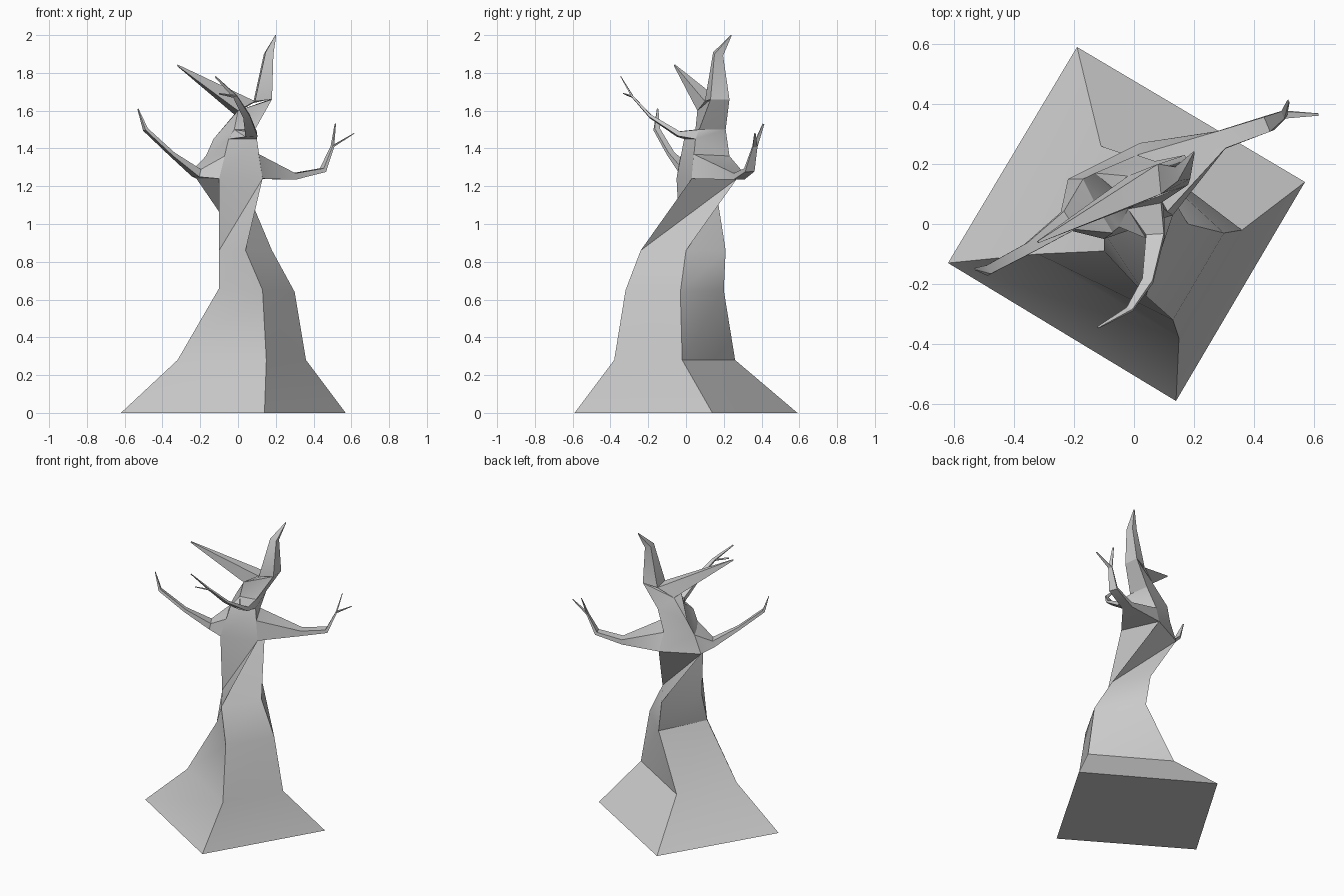
import bpy, bmesh
from mathutils import Vector as V

if "Cube" in bpy.data.objects:
    bpy.data.objects.remove(bpy.data.objects["Cube"])


def loft(name, rings):
    """Skin four-sided rings; the diagonals follow the trunk's twist."""
    bm = bmesh.new()
    vr = [[bm.verts.new(p) for p in r] for r in rings]
    for a, b in zip(vr, vr[1:]):
        for i in range(4):
            j = (i + 1) % 4
            bm.faces.new((a[i], a[j], b[j]))
            bm.faces.new((a[i], b[j], b[i]))
    bm.faces.new(vr[0])
    bm.faces.new(vr[-1])
    bmesh.ops.recalc_face_normals(bm, faces=bm.faces)
    me = bpy.data.meshes.new(name)
    bm.to_mesh(me)
    bm.free()
    ob = bpy.data.objects.new(name, me)
    bpy.context.collection.objects.link(ob)
    bpy.context.view_layer.objects.active = ob
    ob.select_set(True)
    bpy.ops.object.shade_smooth_by_angle(angle=0.55)
    ob.select_set(False)


def limb(name, base, path):
    """Grow a tapering limb from a base ring along (x, y, z, radius) points."""
    rings = [[V(p) for p in base]]
    centres = [sum(rings[0], V()) / 4] + [V(p[:3]) for p in path]
    for k, p in enumerate(path, 1):
        d = (centres[min(k + 1, len(path))] - centres[k - 1]).normalized()
        ring = []
        for q in rings[-1]:
            o = q - centres[k - 1]
            o -= d * o.dot(d)
            ring.append(centres[k] + o.normalized() * p[3])
        rings.append(ring)
    loft(name, rings)
    return rings[-1]


# Twisting trunk: square base, corners in order left, front, right, back
trunk = [
    [(-.62, -.13, 0), (.14, -.59, 0), (.57, .14, 0), (-.19, .59, 0)],
    [(-.32, -.10, .28), (.15, -.38, .28), (.36, -.02, .28), (-.11, .26, .28)],
    [(-.10, -.09, .66), (.13, -.32, .65), (.30, -.03, .64), (.07, .20, .65)],
    [(-.10, -.03, .86), (.04, -.24, .86), (.18, 0, .86), (.04, .21, .86)],
    [(-.10, -.05, 1.24), (.13, .03, 1.24), (.02, .27, 1.24), (-.22, .15, 1.24)],
    [(-.05, -.01, 1.45), (.10, .05, 1.45), (.01, .23, 1.36), (-.17, .15, 1.36)],
    [(-.02, .05, 1.50), (.09, .07, 1.50), (.07, .21, 1.50), (-.13, .17, 1.45)],
    [(0, .06, 1.60), (.18, .13, 1.66), (.17, .23, 1.66), (-.02, .16, 1.58)],
]
loft("trunk", trunk)
low, mid, neck, top = trunk[4:]

# Two horn-like tops sharing the crotch edge
c1, c2 = (.09, .10, 1.65), (.08, .20, 1.64)
limb("left_top", [top[0], c1, c2, top[3]], [(-.32, -.06, 1.84, .005)])
limb("right_top", [c1, top[1], top[2], c2],
     [(.162, .17, 1.90, .032), (.20, .24, 2.0, .003)])

# Right branch with forked end
end = limb("right_branch", [low[1], low[2], mid[2], (.11, .04, 1.37)],
           [(.29, .28, 1.25, .036), (.45, .335, 1.285, .029), (.50, .365, 1.41, .014)])
limb("right_twig_upper", end, [(.515, .41, 1.53, .005)])
limb("right_twig_outer", end, [(.615, .365, 1.48, .004)])

# Left branch
limb("left_branch", [low[3], low[0], (-.07, -.03, 1.36), mid[3]],
     [(-.22, .01, 1.27, .042), (-.35, -.08, 1.37, .021),
      (-.49, -.155, 1.50, .018), (-.53, -.15, 1.61, .004)])

# Front branch with forked end
end = limb("front_branch", [mid[0], mid[1], neck[1], neck[0]],
           [(.07, -.04, 1.475, .034), (.045, -.19, 1.57, .02), (-.015, -.285, 1.675, .012)])
limb("front_twig_upper", end, [(-.12, -.345, 1.78, .004)])
limb("front_twig_side", end, [(-.10, -.33, 1.69, .004)])
